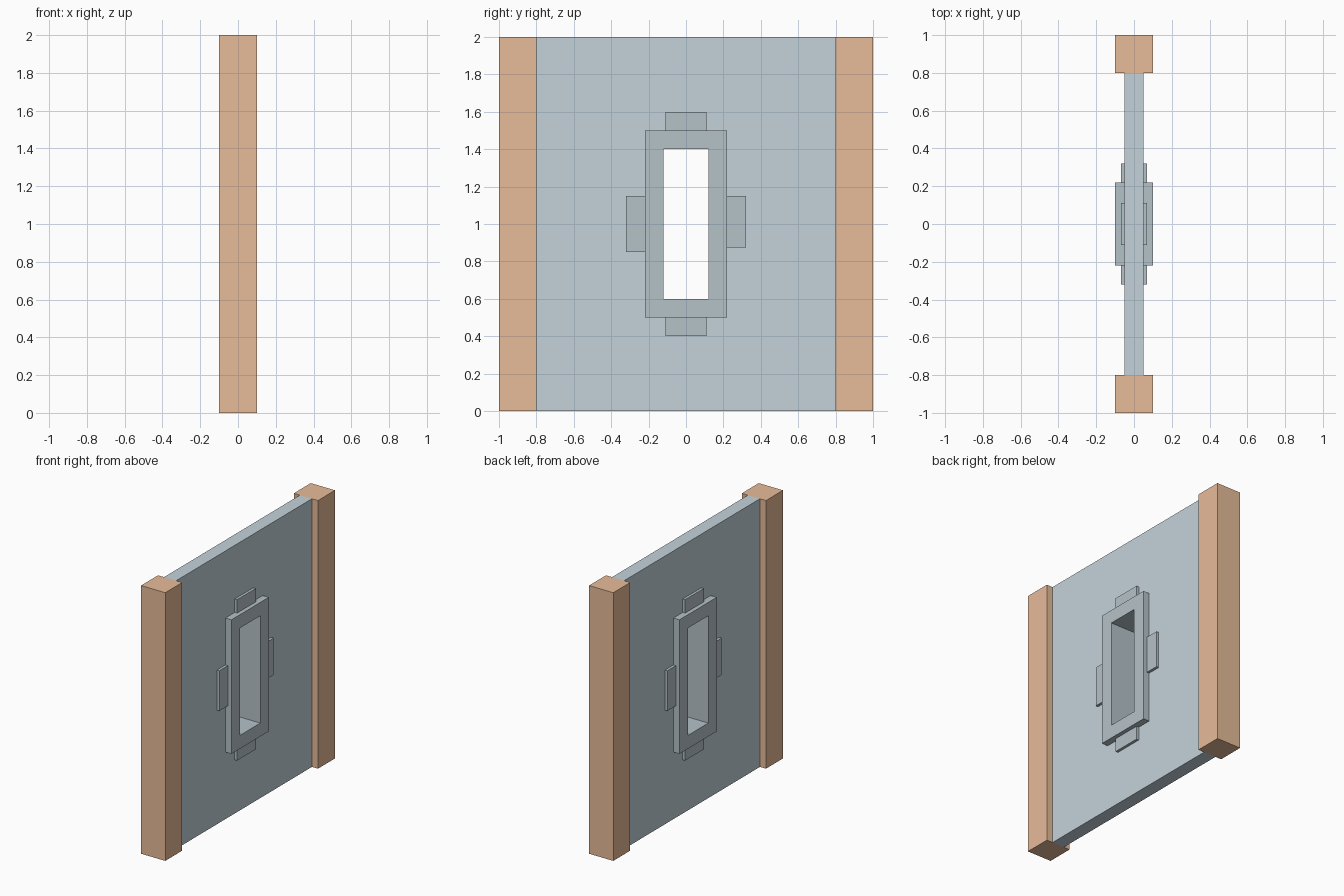
import bpy
import bmesh

if "Cube" in bpy.data.objects:
    bpy.data.objects.remove(bpy.data.objects["Cube"])


def material(name, color):
    mat = bpy.data.materials.new(name)
    mat.diffuse_color = color
    mat.use_nodes = True
    mat.node_tree.nodes["Principled BSDF"].inputs["Base Color"].default_value = mat.diffuse_color
    return mat


ORANGE = material("orange", (0.80, 0.50, 0.32, 1))
BLUE_GREY = material("blue_grey", (0.55, 0.65, 0.70, 1))
DARK_GREY = material("dark_grey", (0.46, 0.54, 0.58, 1))


def add_object(name, bm, mat):
    bmesh.ops.recalc_face_normals(bm, faces=bm.faces)
    mesh = bpy.data.meshes.new(name)
    bm.to_mesh(mesh)
    bm.free()
    mesh.materials.append(mat)
    obj = bpy.data.objects.new(name, mesh)
    bpy.context.collection.objects.link(obj)
    return obj


def box(name, x, y, z, mat):
    """Box spanning the (min, max) pairs x, y and z."""
    bm = bmesh.new()
    bmesh.ops.create_cube(bm, size=1)
    for v in bm.verts:
        v.co = [lim[0] if c < 0 else lim[1] for c, lim in zip(v.co, (x, y, z))]
    return add_object(name, bm, mat)


def rect_ring(name, half_x, outer, inner, mat):
    """Rectangular slab with a through opening; rects are (half_y, z0, z1)."""
    bm = bmesh.new()

    def loop(rect, x):
        h, z0, z1 = rect
        return [bm.verts.new((x, y, z)) for y, z in ((-h, z0), (h, z0), (h, z1), (-h, z1))]

    loops = [loop(outer, -half_x), loop(outer, half_x), loop(inner, half_x), loop(inner, -half_x)]
    for k in range(4):
        a, b = loops[k], loops[(k + 1) % 4]
        for i in range(4):
            j = (i + 1) % 4
            bm.faces.new((a[i], a[j], b[j], b[i]))
    return add_object(name, bm, mat)


# Wall panel with the window opening
FRAME = (0.22, 0.5, 1.5)
rect_ring("wall_panel", 0.05, (0.8, 0, 2), FRAME, BLUE_GREY)

# Window frame running through the panel
rect_ring("window_frame", 0.1, FRAME, (0.12, 0.6, 1.4), DARK_GREY)

# End posts
for name, y in (("front_post", (-1, -0.8)), ("back_post", (0.8, 1))):
    box(name, (-0.1, 0.1), y, (0, 2), ORANGE)

# Tabs around the frame; the second face is the first turned half round
TABS = {
    "top_tab": ((-0.11, 0.11), (1.5, 1.6)),
    "bottom_tab": ((-0.11, 0.11), (0.4, 0.5)),
    "left_tab": ((-0.32, -0.22), (0.85, 1.15)),
    "right_tab": ((0.22, 0.32), (0.875, 1.15)),
}
for side, s in (("right_face", 1), ("left_face", -1)):
    for name, (y, z) in TABS.items():
        box(f"{side}_{name}", sorted((s * 0.05, s * 0.07)), sorted((s * y[0], s * y[1])), z, DARK_GREY)
